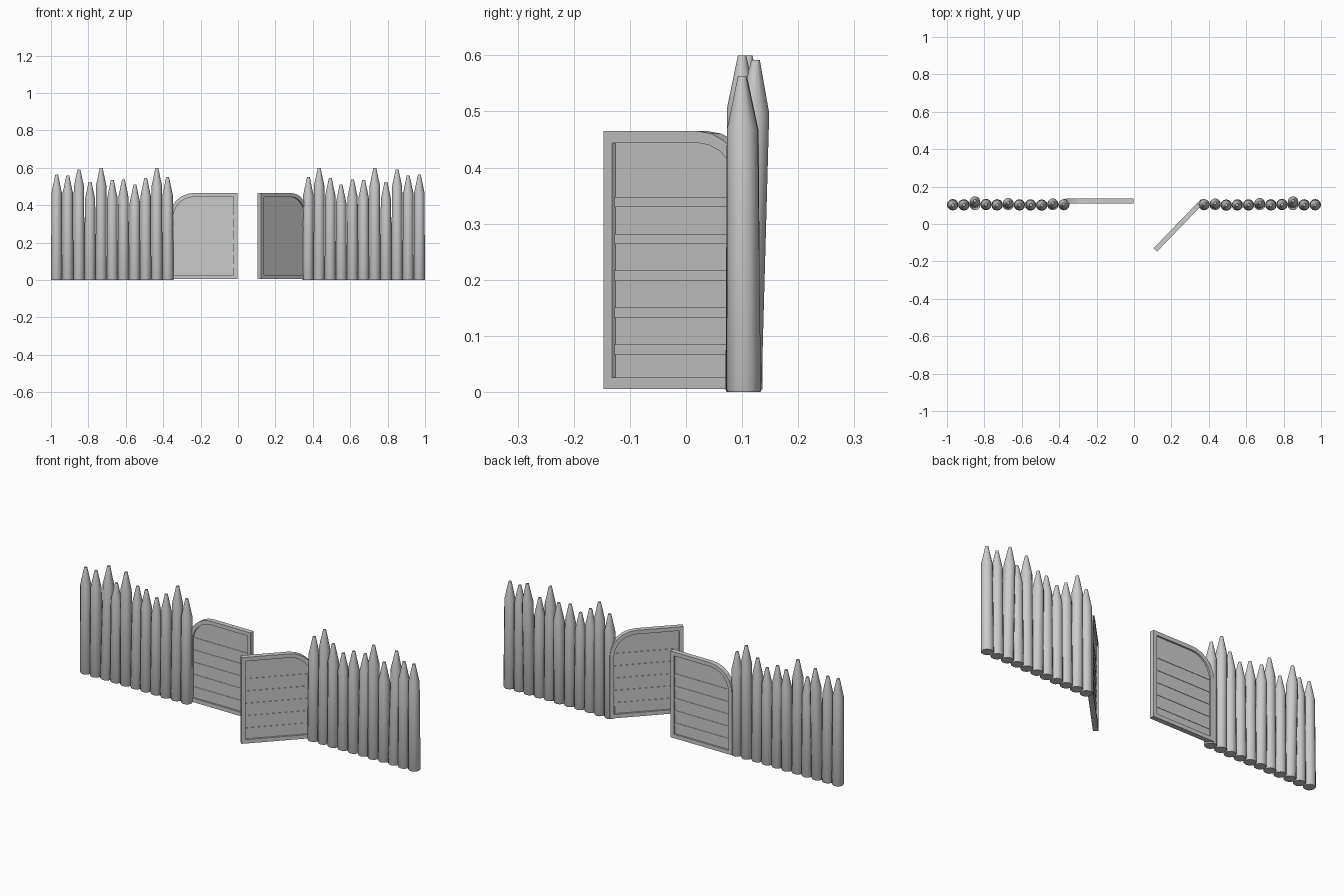
import bpy, bmesh, math
from mathutils import Matrix

if "Cube" in bpy.data.objects:
    bpy.data.objects.remove(bpy.data.objects["Cube"])

L, Z0, Z1, R, T = 0.364, 0.005, 0.465, 0.13, 0.026   # gate leaf size
HINGE_X, HINGE_Y = 0.367, 0.1235


def finish(bm, name, smooth=False):
    bmesh.ops.recalc_face_normals(bm, faces=bm.faces)
    me = bpy.data.meshes.new(name)
    bm.to_mesh(me)
    bm.free()
    ob = bpy.data.objects.new(name, me)
    bpy.context.collection.objects.link(ob)
    if smooth:
        bpy.ops.object.select_all(action='DESELECT')
        ob.select_set(True)
        bpy.context.view_layer.objects.active = ob
        bpy.ops.object.shade_smooth_by_angle(angle=math.radians(40))
    return ob


def stake(name, x, y, height, lean_x, lean_y):
    # log with a sharpened, blunt-ended tip
    n = 12
    sh = height - 0.095
    bm = bmesh.new()
    rings = []
    for z, r in ((0, 0.0285), (0.004, 0.0305), (sh, 0.0275), (height, 0.0075)):
        k = z / height
        rings.append([bm.verts.new((x + lean_x * k + r * math.cos(2 * math.pi * i / n),
                                    y + lean_y * k + r * math.sin(2 * math.pi * i / n), z))
                      for i in range(n)])
    for a, b in zip(rings, rings[1:]):
        for i in range(n):
            j = (i + 1) % n
            bm.faces.new((a[i], a[j], b[j], b[i]))
    bm.faces.new(rings[0][::-1])
    bm.faces.new(rings[-1])
    return finish(bm, name, True)


def outline(inset):
    # leaf outline: rounded upper corner on the hinge side
    pts = [(inset, Z0 + inset), (L - inset, Z0 + inset), (L - inset, Z1 - inset)]
    r = R - inset
    for i in range(7):
        a = math.pi / 2 * (1 + i / 6)
        pts.append((R + r * math.cos(a), Z1 - R + r * math.sin(a)))
    return pts


def gate(side, s, angle):
    place = Matrix.Translation((s * HINGE_X, HINGE_Y, 0)) @ Matrix.Rotation(angle, 4, 'Z')
    F = 0.021

    # rim around the leaf
    bm = bmesh.new()
    rings = [[bm.verts.new((-s * u, y, z)) for u, z in outline(i)]
             for i, y in ((0, -T / 2), (0, T / 2), (F, T / 2), (F, -T / 2))]
    n = len(rings[0])
    for a, b in zip(rings, rings[1:] + rings[:1]):
        for i in range(n):
            j = (i + 1) % n
            bm.faces.new((a[i], a[j], b[j], b[i]))
    finish(bm, side + "_gate_frame").matrix_world = place

    # recessed panel
    bm = bmesh.new()
    h = 0.004
    a, b = [[bm.verts.new((-s * u, y, z)) for u, z in outline(F)] for y in (-h, h)]
    bm.faces.new(a)
    bm.faces.new(b[::-1])
    for i in range(n):
        j = (i + 1) % n
        bm.faces.new((a[i], a[j], b[j], b[i]))
    finish(bm, side + "_gate_panel").matrix_world = place

    # thin horizontal battens
    bm = bmesh.new()
    for k in range(5):
        m = Matrix.Translation((-s * L / 2, 0, 0.076 + 0.0656 * k)) \
            @ Matrix.Diagonal((L - 2 * F, 0.012, 0.018, 1))
        bmesh.ops.create_cube(bm, size=1, matrix=m)
    finish(bm, side + "_gate_battens").matrix_world = place


# stakes from the outer end inwards: height, base y, lean x, lean y
STAKES = [(0.563, 0.103, 0, -0.003), (0.56, 0.102, 0, 0), (0.592, 0.104, 0, 0.02),
          (0.525, 0.104, 0, 0), (0.6, 0.102, 0, -0.002), (0.535, 0.104, 0, 0.01),
          (0.537, 0.102, 0, 0), (0.51, 0.102, 0.002, 0), (0.545, 0.101, 0, -0.001),
          (0.6, 0.104, 0, 0.007), (0.55, 0.103, -0.002, 0.003)]
for side, s in (("left", -1), ("right", 1)):
    for i, (hgt, y, lx, ly) in enumerate(STAKES):
        stake(f"{side}_stake_{i + 1}", s * (0.9695 - 0.0595 * i), y, hgt, -s * lx, ly)

# closed left leaf and open right leaf
gate("left", -1, 0)
gate("right", 1, math.radians(46))
